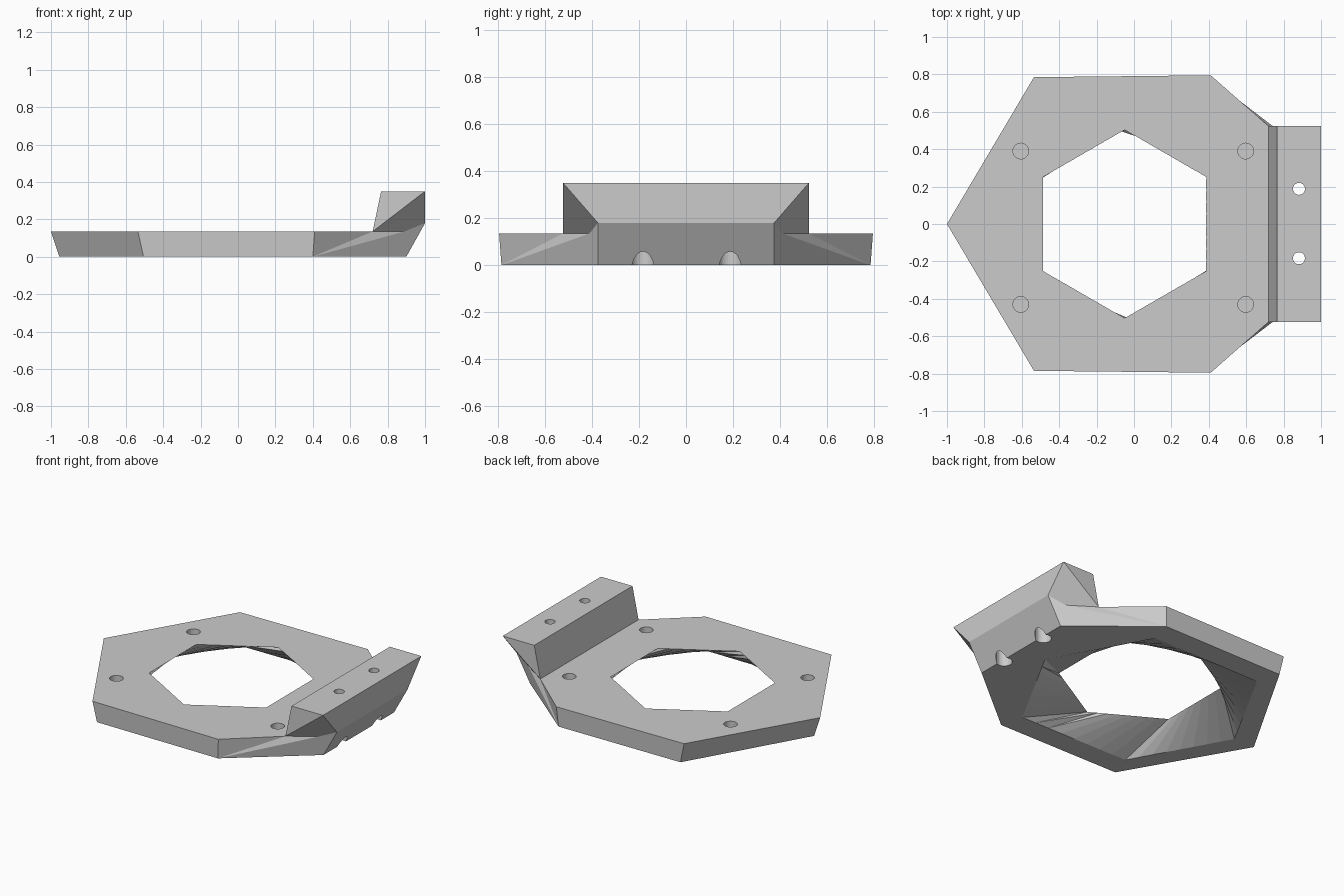
import bpy, bmesh, math
from mathutils import Vector

cube = bpy.data.objects.get("Cube")
if cube:
    bpy.data.objects.remove(cube, do_unlink=True)

gray = bpy.data.materials.new("plain_gray")
gray.use_nodes = True
gray.diffuse_color = (0.6, 0.6, 0.6, 1)
gray.node_tree.nodes["Principled BSDF"].inputs["Base Color"].default_value = gray.diffuse_color


def make_object(name, bm):
    bmesh.ops.recalc_face_normals(bm, faces=bm.faces)
    mesh = bpy.data.meshes.new(name)
    bm.to_mesh(mesh)
    bm.free()
    mesh.materials.append(gray)
    obj = bpy.data.objects.new(name, mesh)
    bpy.context.collection.objects.link(obj)
    return obj


def cut(target, cutter):
    mod = target.modifiers.new("cut", 'BOOLEAN')
    mod.operation = 'DIFFERENCE'
    mod.solver = 'EXACT'
    mod.object = cutter
    bpy.context.view_layer.objects.active = target
    bpy.ops.object.modifier_apply(modifier=mod.name)
    bpy.data.objects.remove(cutter, do_unlink=True)


def drill(target, x, y, z0, z1, radius):
    bm = bmesh.new()
    bmesh.ops.create_cone(bm, cap_ends=True, segments=32, radius1=radius,
                          radius2=radius, depth=z1 - z0)
    bmesh.ops.translate(bm, verts=bm.verts, vec=(x, y, (z0 + z1) / 2))
    cut(target, make_object("drill", bm))


# Body: plate with a raised mounting block, left half given, right half mirrored
TOP = 0.135
half = {
    "tip": (-1, 0, TOP), "tip_low": (-0.955, 0, 0),
    "back": (-0.535, 0.785, TOP), "back_low": (-0.505, 0.78, 0),
    "side": (0.41, 0.795, TOP), "side_low": (0.4, 0.785, 0),
    "step": (0.72, 0.523, TOP), "notch": (0.89, 0.41, TOP),
    "ridge": (0.765, 0.523, 0.35), "edge": (1, 0.523, 0.35),
    "chin": (1, 0.375, 0.18), "foot": (0.9, 0.375, 0),
}
side_faces = ["tip back back_low tip_low", "back side side_low back_low",
              "side step side_low", "step notch side_low", "step ridge edge",
              "step edge chin notch", "side_low notch chin foot"]
middle_faces = ["tip back side step", "tip_low back_low side_low foot",
                "step ridge", "ridge edge", "edge chin", "chin foot"]

bm = bmesh.new()
left = {k: bm.verts.new(p) for k, p in half.items()}
right = {k: left[k] if p[1] == 0 else bm.verts.new((p[0], -p[1], p[2]))
         for k, p in half.items()}
for names in side_faces:
    for verts in (left, right):
        bm.faces.new([verts[n] for n in names.split()])
for names in middle_faces:
    keys = names.split()
    bm.faces.new([left[k] for k in keys] +
                 [right[k] for k in reversed(keys) if right[k] is not left[k]])
body = make_object("mounting_plate", bm)

# Central opening: hexagon on top, twisting out to a wider hexagon below
STEPS = 8
top_hex = [Vector((-0.05 + 0.503 * math.cos(math.radians(30 + 60 * k)),
                   0.503 * math.sin(math.radians(30 + 60 * k)), TOP)) for k in range(6)]
low_hex = [Vector((x, y, 0)) for x, y in
           ((0.36, 0.63), (-0.455, 0.625), (-0.8, 0), (-0.455, -0.625), (0.36, -0.63), (0.71, 0))]
# pair each upper corner with the lower corner turned by half a side
low_hex = low_hex[-1:] + low_hex[:-1]
low_hex = low_hex[1:] + low_hex[:1]
bm = bmesh.new()
upper, lower = [], []
for k in range(6):
    for i in range(STEPS):
        t = top_hex[k].lerp(top_hex[(k + 1) % 6], i / STEPS)
        b = low_hex[k].lerp(low_hex[(k + 1) % 6], i / STEPS)
        upper.append(bm.verts.new(b.lerp(t, 1.02)))
        lower.append(bm.verts.new(t.lerp(b, 1.02)))
n = len(upper)
for i in range(n):
    j = (i + 1) % n
    bm.faces.new((lower[i], lower[j], upper[j], upper[i]))
bm.faces.new(upper)
bm.faces.new(lower)
cut(body, make_object("opening", bm))

# Blind screw holes in the plate
for x in (-0.605, 0.597):
    for y in (0.39, -0.43):
        drill(body, x, y, 0.07, 0.2, 0.042)

# Block holes: narrow through hole with a wider recess from below
for y in (0.188, -0.183):
    drill(body, 0.882, y, -0.1, 0.5, 0.032)
    drill(body, 0.882, y, -0.1, 0.2, 0.05)
